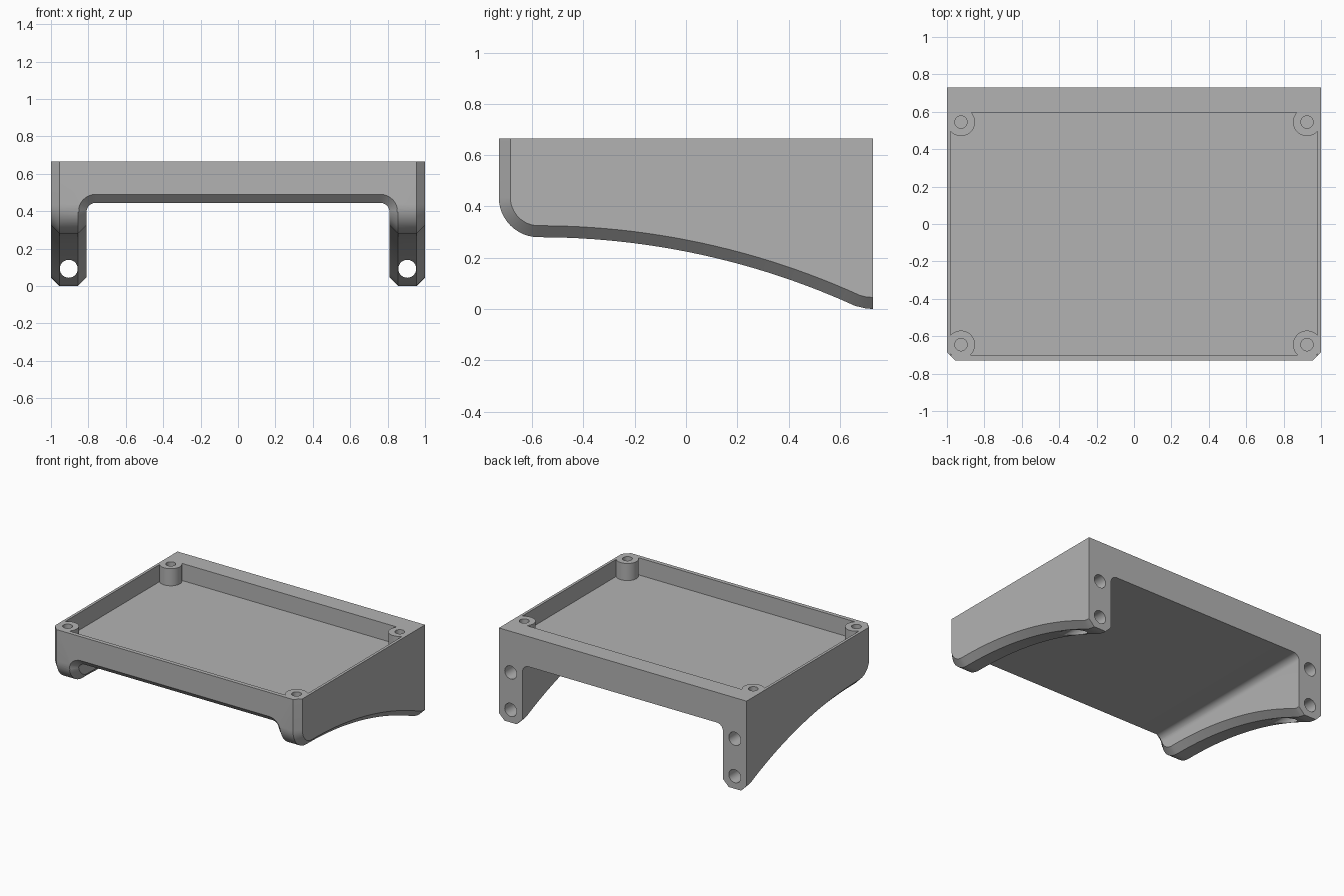
import bpy, bmesh, math
from mathutils import Matrix

if "Cube" in bpy.data.objects:
    bpy.data.objects.remove(bpy.data.objects["Cube"])

TOP, HALF_X, HALF_Y, CH = 0.665, 1.0, 0.73, 0.045

grey = bpy.data.materials.new("grey plastic")
grey.diffuse_color = (0.45, 0.45, 0.45, 1)
grey.use_nodes = True
grey.node_tree.nodes["Principled BSDF"].inputs["Base Color"].default_value = grey.diffuse_color


def make(name, bm):
    bmesh.ops.recalc_face_normals(bm, faces=bm.faces)
    me = bpy.data.meshes.new(name)
    bm.to_mesh(me)
    bm.free()
    me.materials.append(grey)
    ob = bpy.data.objects.new(name, me)
    bpy.context.collection.objects.link(ob)
    return ob


def loft(name, rings):
    """Closed solid through rings of equal length."""
    bm = bmesh.new()
    vs = [[bm.verts.new(p) for p in r] for r in rings]
    n = len(vs[0])
    for a, b in zip(vs, vs[1:]):
        for i in range(n):
            j = (i + 1) % n
            bm.faces.new((a[i], a[j], b[j], b[i]))
    bm.faces.new(vs[0])
    bm.faces.new(vs[-1])
    return make(name, bm)


def cylinder(name, r, centre, depth, along_y=False):
    bm = bmesh.new()
    m = Matrix.Translation(centre)
    if along_y:
        m = m @ Matrix.Rotation(math.pi / 2, 4, 'X')
    bmesh.ops.create_cone(bm, cap_ends=True, segments=40, radius1=r, radius2=r,
                          depth=depth, matrix=m)
    return make(name, bm)


def cut(target, cutter):
    mod = target.modifiers.new("cut", 'BOOLEAN')
    mod.operation = 'DIFFERENCE'
    mod.solver = 'EXACT'
    mod.object = cutter
    bpy.context.view_layer.objects.active = target
    bpy.ops.object.modifier_apply(modifier=mod.name)
    bpy.data.objects.remove(cutter)


def underside(d, start=0.0, y_end=HALF_Y):
    """Side outline (y, z) moved inward by d: rounded nose, long arch, flat toe."""
    pts = []
    for i in range(13):
        a = start + (math.pi / 2 - start) * i / 12
        r = 0.155 - d
        pts.append((-0.575 - r * math.cos(a), 0.435 - r * math.sin(a)))
    R = 2.98
    for i in range(1, 25):
        a = 0.4274 * i / 24
        pts.append((-0.575 + (R + d) * math.sin(a), 0.28 - R + (R + d) * math.cos(a)))
    return pts + [(0.703, 0.002 + d), (y_end, d)]


def side_ring(x, d):
    pts = [(-HALF_Y + d, TOP)] + underside(d) + [(HALF_Y, TOP)]
    return [(x, y, z) for y, z in pts]


def opening(y, off):
    """Round-cornered gap between the legs, grown by off."""
    w, top, r = 0.81 + off, 0.445 + off, 0.05 + off
    pts = [(w, y, -0.3)]
    for sx, a0 in ((1, 0), (-1, math.pi / 2)):
        for i in range(9):
            a = a0 + math.pi / 2 * i / 8
            pts.append((sx * (w - r) + r * math.cos(a), y, top - r + r * math.sin(a)))
    return pts + [(-w, y, -0.3)]


# Body with chamfered outer edges
body = loft("bracket_body", [side_ring(-HALF_X, CH), side_ring(-HALF_X + CH, 0),
                             side_ring(HALF_X - CH, 0), side_ring(HALF_X, CH)])

# Gap between legs, with chamfer on its front and lower edges
cut(body, loft("gap", [opening(-1, 0), opening(1, 0)]))
cut(body, loft("front_chamfer", [opening(-0.78, 0.095), opening(-0.67, -0.015)]))
start = math.asin(0.04 / 0.155)
outer, inner = underside(-0.03, start, 0.8), underside(0.06, start, 0.8)
cut(body, loft("leg_chamfer", [
    [(-0.885, *o), (0.885, *o), (0.795, *i), (-0.795, *i)] for o, i in zip(outer, inner)]))

# Tray recess, leaving round screw posts in the corners
bm = bmesh.new()
bmesh.ops.create_cube(bm, size=1, matrix=Matrix.Translation((0, -0.0525, 0.77))
                      @ Matrix.Diagonal((1.96, 1.295, 0.46, 1)))
tray = make("tray_recess", bm)
posts = [(sx * 0.925, y) for sx in (-1, 1) for y in (-0.645, 0.545)]
for x, y in posts:
    cut(tray, cylinder("post", 0.075, (x, y, 0.8), 1.0))
cut(body, tray)
for x, y in posts:
    cut(body, cylinder("screw_hole", 0.033, (x, y, 0.665), 0.4))

# Mounting holes in the back of the legs: lower one goes through
for sx in (-1, 1):
    cut(body, cylinder("lower_hole", 0.048, (sx * 0.905, 0.5, 0.092), 1.0, True))
    cut(body, cylinder("upper_hole", 0.048, (sx * 0.905, 0.75, 0.365), 0.6, True))

bpy.ops.object.select_all(action='DESELECT')
body.select_set(True)
bpy.context.view_layer.objects.active = body
bpy.ops.object.shade_smooth_by_angle(angle=math.radians(25))
